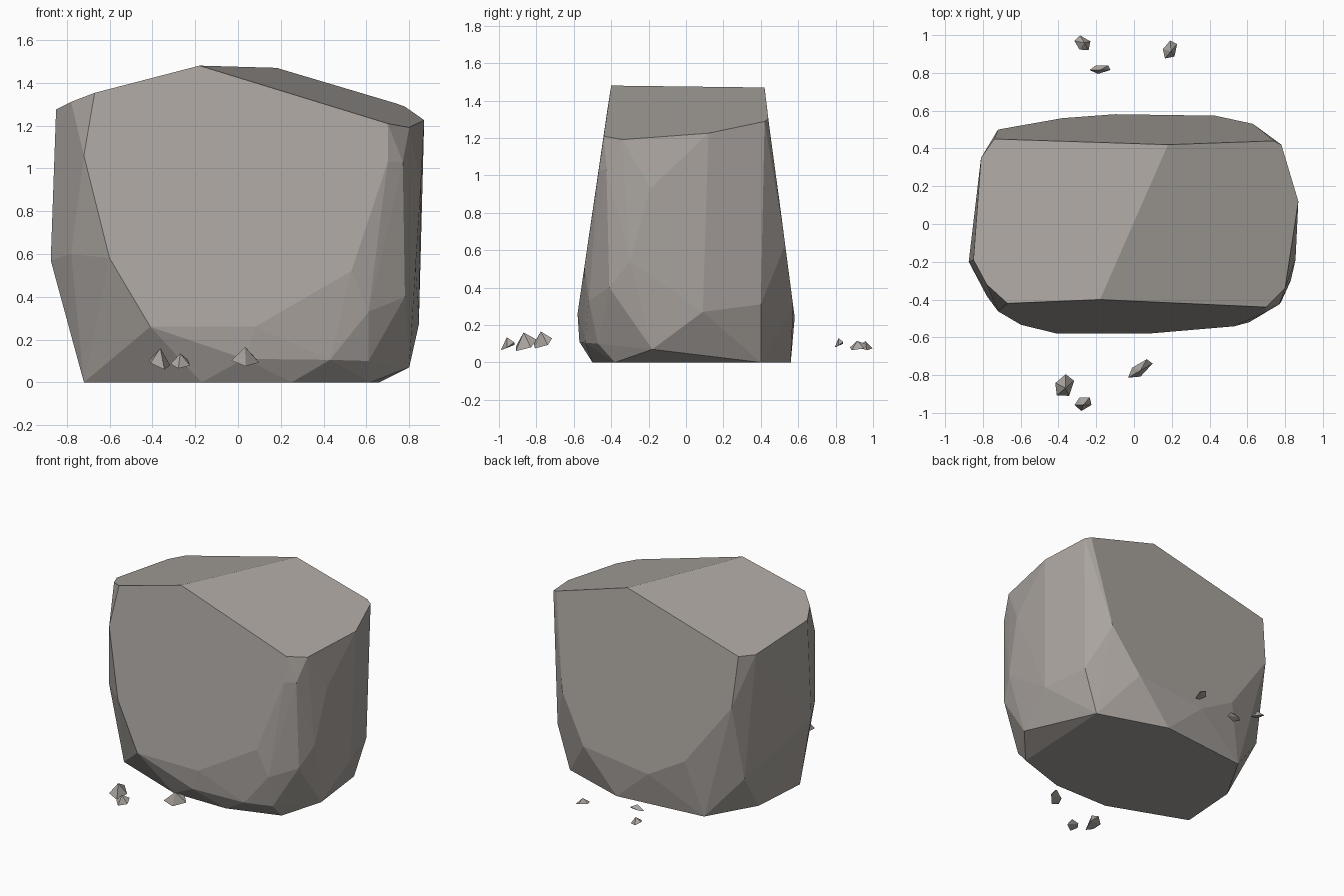
import bpy
import bmesh
import math
from mathutils import Matrix, Vector

default_cube = bpy.data.objects.get("Cube")
if default_cube:
    bpy.data.objects.remove(default_cube, do_unlink=True)


def make_material(name, colour):
    mat = bpy.data.materials.new(name)
    mat.use_nodes = True
    mat.diffuse_color = colour
    mat.node_tree.nodes["Principled BSDF"].inputs["Base Color"].default_value = colour
    return mat


stone = make_material("warm grey stone", (0.40, 0.37, 0.345, 1))


def hull_object(name, points, flatten=0.0):
    """Flat-shaded convex stone wrapped around a handful of corners."""
    bm = bmesh.new()
    for p in points:
        bm.verts.new(p)
    result = bmesh.ops.convex_hull(bm, input=bm.verts[:])
    loose = {v for v in result["geom_interior"] + result["geom_unused"]
             if isinstance(v, bmesh.types.BMVert) and v.is_valid}
    bmesh.ops.delete(bm, geom=list(loose), context="VERTS")
    if flatten:
        bmesh.ops.dissolve_limit(bm, angle_limit=math.radians(flatten),
                                 verts=bm.verts[:], edges=bm.edges[:])
    bmesh.ops.recalc_face_normals(bm, faces=bm.faces[:])
    mesh = bpy.data.meshes.new(name)
    bm.to_mesh(mesh)
    bm.free()
    mesh.materials.append(stone)
    obj = bpy.data.objects.new(name, mesh)
    bpy.context.collection.objects.link(obj)
    return obj


# Large cleaved planes of the boulder
def on_front(x, z):
    return Vector((x, -0.40 - 0.1475 * (1.48 - z), z))


def on_back(x, z):
    return Vector((x, 0.42 + 0.131 * (1.47 - z), z))


def on_top(x, y):
    left_slope = 1.48 + 0.265 * (x + 0.18) - 0.128 * (y + 0.40)
    right_slope = 1.48 - 0.302 * (x + 0.18) + 0.12 * (y + 0.40)
    return Vector((x, y, min(left_slope, right_slope)))


def on_ground(x, y):
    return Vector((x, y, 0))


top_outline = [(-0.67, -0.42), (-0.18, -0.40), (0.70, -0.44), (0.80, -0.34),
               (0.87, 0.12), (0.78, 0.42), (0.74, 0.44), (0.18, 0.42),
               (-0.74, 0.45), (-0.81, 0.35), (-0.85, -0.19), (-0.78, -0.32)]
front_outline = [(-0.72, 1.06), (-0.60, 0.58), (-0.41, 0.26),
                 (0.08, 0.26), (0.53, 0.52), (0.70, 1.03)]
back_outline = [(0.63, 0.63), (0.43, 0.30), (-0.10, 0.24),
                (-0.38, 0.40), (-0.72, 0.86)]
ground_outline = [(-0.17, -0.50), (0.25, -0.50), (0.62, -0.38), (0.66, 0.40),
                  (0.17, 0.56), (-0.49, 0.49), (-0.69, 0.14), (-0.72, -0.29)]

# Corners of the chipped facets between the cleaved planes
front_chips = [(0.03, -0.57, 0.11), (0.43, -0.54, 0.105), (0.61, -0.47, 0.10),
               (0.61, -0.52, 0.33), (0.78, -0.41, 0.40), (0.77, -0.425, 1.03)]
right_chips = [(0.80, -0.18, 0.07), (0.845, 0.09, 0.27), (0.83, -0.30, 0.54),
               (0.855, -0.19, 0.93), (0.76, 0.40, 0.31)]
left_chips = [(-0.875, -0.20, 0.57), (-0.78, -0.38, 0.60), (-0.74, 0.38, 0.30)]

corners = [on_top(*p) for p in top_outline]
corners += [on_front(*p) for p in front_outline]
corners += [on_back(*p) for p in back_outline]
corners += [on_ground(*p) for p in ground_outline]
corners += front_chips + right_chips + left_chips
hull_object("boulder", corners, flatten=1.5)

# Broken fragments scattered in front and behind
chip_shape = [(-0.5, -0.1, -0.2), (-0.1, -0.5, -0.5), (0.5, -0.1, -0.3),
              (0.4, 0.4, 0.1), (-0.2, 0.4, -0.1), (0.0, -0.1, 0.5)]


def fragment(name, centre, size, turn):
    place = (Matrix.Translation(centre) @ Matrix.Rotation(math.radians(turn), 4, "Z")
             @ Matrix.Diagonal((*size, 1)))
    hull_object(name, [place @ Vector(p) for p in chip_shape])


fragment("front_fragment_large", (-0.37, -0.86, 0.11), (0.12, 0.11, 0.10), 40)
fragment("front_fragment_small", (-0.27, -0.95, 0.10), (0.09, 0.08, 0.07), 0)
fragment("front_fragment_long", (0.03, -0.77, 0.12), (0.15, 0.07, 0.09), 30)
fragment("back_fragment_left", (-0.27, 0.955, 0.09), (0.09, 0.08, 0.05), 120)
fragment("back_fragment_middle", (-0.18, 0.82, 0.105), (0.11, 0.05, 0.05), 0)
fragment("back_fragment_right", (0.19, 0.92, 0.09), (0.10, 0.08, 0.05), 50)
